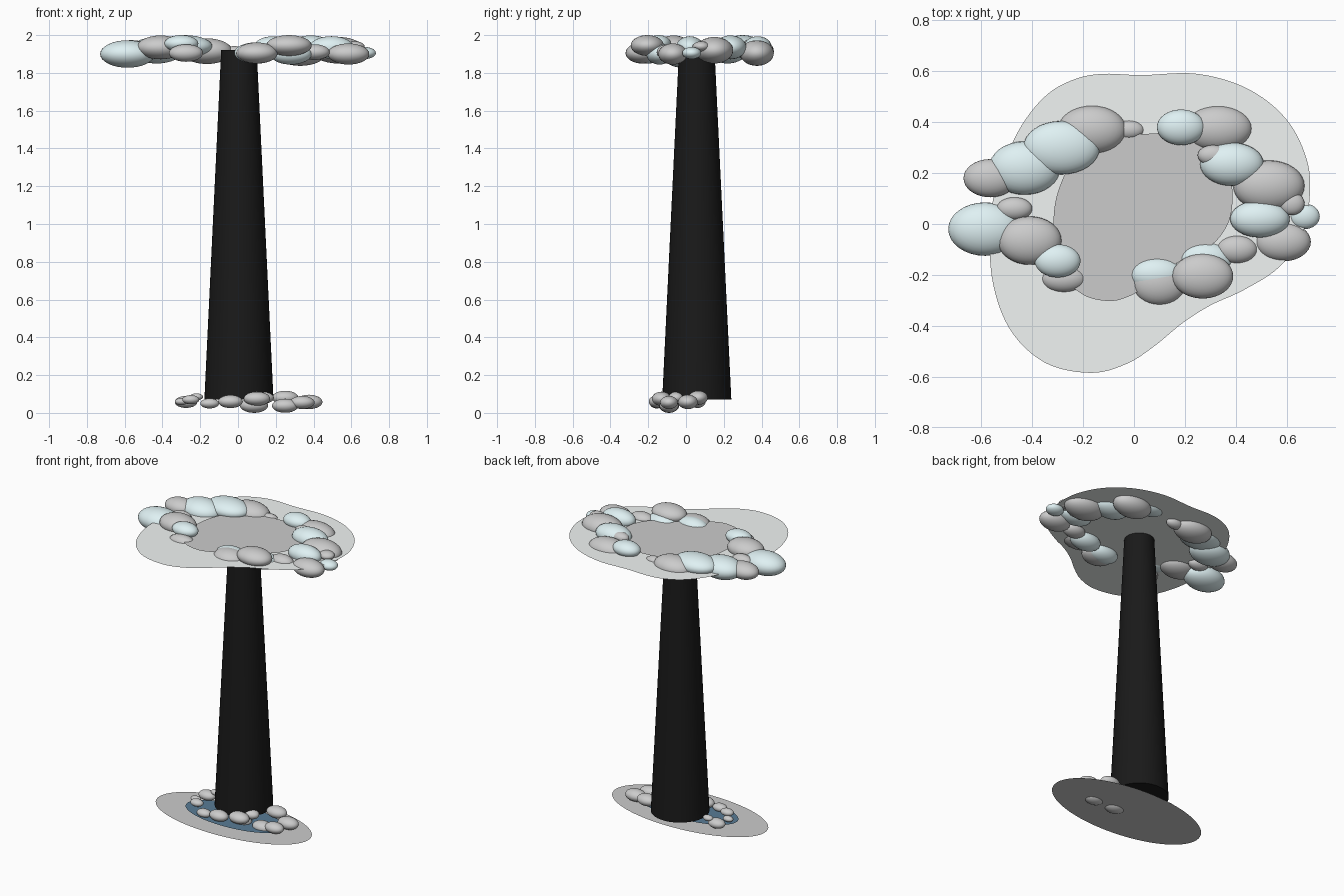
import bpy, bmesh
from mathutils import Vector, Matrix
from math import cos, sin, tau


def material(name, rgb):
    m = bpy.data.materials.new(name)
    m.diffuse_color = (*rgb, 1)
    return m


WHITE = material("pale_stone", (0.88, 0.90, 0.88))
BLUE = material("icy_stone", (0.74, 0.88, 0.90))
BLACK = material("black", (0.01, 0.01, 0.01))
FOAM = material("foam", (0.88, 0.91, 0.90))
WATER = material("deep_water", (0.10, 0.20, 0.30))


def add(name, bm, mat=None, smooth=False):
    me = bpy.data.meshes.new(name)
    for f in bm.faces:
        f.smooth = smooth
    bm.to_mesh(me)
    bm.free()
    ob = bpy.data.objects.new(name, me)
    bpy.context.collection.objects.link(ob)
    if mat:
        me.materials.append(mat)
    return ob


def sheet(name, pts, z, mat=None):
    """Flat single-face sheet with the given outline."""
    bm = bmesh.new()
    bm.faces.new([bm.verts.new((x, y, z)) for x, y in pts])
    bmesh.ops.triangulate(bm, faces=bm.faces[:])
    return add(name, bm, mat)


def ellipse(cx, cy, a, b, n=64):
    return [(cx + a * cos(tau * i / n), cy + b * sin(tau * i / n)) for i in range(n)]


def smooth_loop(pts, steps=6):
    """Closed Catmull-Rom curve through the points."""
    p = [Vector(q) for q in pts]
    n, out = len(p), []
    for i in range(n):
        a, b, c, d = p[i - 1], p[i], p[(i + 1) % n], p[(i + 2) % n]
        for k in range(steps):
            t = k / steps
            v = 0.5 * (2 * b + (c - a) * t + (2 * a - 5 * b + 4 * c - d) * t * t
                       + (3 * b - a - 3 * c + d) * t ** 3)
            out.append((v.x, v.y))
    return out


def rock(name, x, y, z, rx, ry, rz, mat):
    bm = bmesh.new()
    bmesh.ops.create_uvsphere(bm, u_segments=32, v_segments=16, radius=1)
    bm.transform(Matrix.Translation((x, y, z)) @ Matrix.Diagonal((rx, ry, rz, 1)))
    add(name, bm, mat, True)


# Upper sheet, with a smaller copy on top of it
outline = smooth_loop([
    (0.69, 0.1), (0.68, 0.25), (0.6, 0.41), (0.45, 0.53), (0.25, 0.59),
    (0.03, 0.585), (-0.12, 0.59), (-0.23, 0.57), (-0.34, 0.51), (-0.44, 0.39),
    (-0.52, 0.22), (-0.56, 0.05), (-0.56, -0.2), (-0.49, -0.41), (-0.35, -0.545),
    (-0.17, -0.585), (-0.03, -0.55), (0.08, -0.48), (0.19, -0.39), (0.3, -0.32),
    (0.43, -0.26), (0.57, -0.17), (0.66, -0.04)])
sheet("upper_bank", outline, 1.92, FOAM)
sheet("upper_pool", [(x * 0.56, y * 0.56 + 0.025) for x, y in outline], 1.93)

# Falling column
bm = bmesh.new()
bmesh.ops.create_cone(bm, cap_ends=True, segments=48, radius1=0.183, radius2=0.094, depth=1.85,
                      matrix=Matrix.Translation((0.005, 0.057, 0.995)))
col = add("fall_column", bm, BLACK, True)
bpy.context.view_layer.objects.active = col
col.select_set(True)
bpy.ops.object.shade_smooth_by_angle()

# Lower ground disc and pool
sheet("lower_bank", ellipse(0.01, -0.06, 0.565, 0.263), 0.02)
sheet("lower_pool", ellipse(0.02, -0.06, 0.36, 0.16), 0.035, WATER)

# Upper rocks: x, y, z, rx, ry
upper_white = [
    (-0.565, 0.18, 1.92, 0.105, 0.075), (-0.165, 0.37, 1.915, 0.135, 0.095),
    (-0.02, 0.37, 1.91, 0.06, 0.038), (-0.47, 0.06, 1.92, 0.07, 0.045),
    (-0.41, -0.065, 1.935, 0.125, 0.095), (-0.275, -0.215, 1.905, 0.09, 0.055),
    (0.1, -0.23, 1.905, 0.11, 0.09), (0.27, -0.205, 1.945, 0.12, 0.088),
    (0.405, -0.1, 1.91, 0.08, 0.055), (0.585, -0.07, 1.9, 0.11, 0.077),
    (0.62, 0.08, 1.94, 0.05, 0.045), (0.53, 0.15, 1.92, 0.14, 0.1),
    (0.31, 0.27, 1.95, 0.06, 0.04), (0.33, 0.375, 1.905, 0.135, 0.09)]
upper_blue = [
    (-0.585, -0.02, 1.9, 0.145, 0.105), (-0.43, 0.22, 1.92, 0.14, 0.105),
    (-0.285, 0.3, 1.94, 0.15, 0.105), (-0.3, -0.145, 1.955, 0.09, 0.065),
    (0.09, -0.2, 1.905, 0.11, 0.07), (0.28, -0.14, 1.9, 0.11, 0.07),
    (0.495, 0.02, 1.935, 0.117, 0.073), (0.67, 0.03, 1.905, 0.06, 0.05),
    (0.385, 0.235, 1.935, 0.125, 0.085), (0.185, 0.38, 1.945, 0.095, 0.07)]
for mat, group in ((WHITE, upper_white), (BLUE, upper_blue)):
    for i, (x, y, z, rx, ry) in enumerate(group):
        rock(f"upper_{mat.name}_{i}", x, y, z, rx, ry, min(0.48 * rx + 0.003, 2.0 - z), mat)

# Lower rocks: x, y, z, rx
for i, (x, y, z, rx) in enumerate([
        (-0.275, 0.06, 0.058, 0.06), (-0.22, 0.075, 0.085, 0.035), (-0.25, -0.09, 0.07, 0.045),
        (-0.15, -0.155, 0.05, 0.05), (-0.04, -0.15, 0.06, 0.065), (0.1, -0.13, 0.075, 0.07),
        (0.085, -0.09, 0.04, 0.075), (0.13, -0.05, 0.08, 0.06), (0.25, -0.09, 0.038, 0.07),
        (0.25, 0.065, 0.08, 0.07), (0.375, 0.01, 0.058, 0.072), (0.34, -0.09, 0.055, 0.065),
        (-0.3, -0.03, 0.06, 0.035)]):
    rock(f"lower_stone_{i}", x, y, z, rx, rx * 0.72, rx * 0.53, WHITE)
